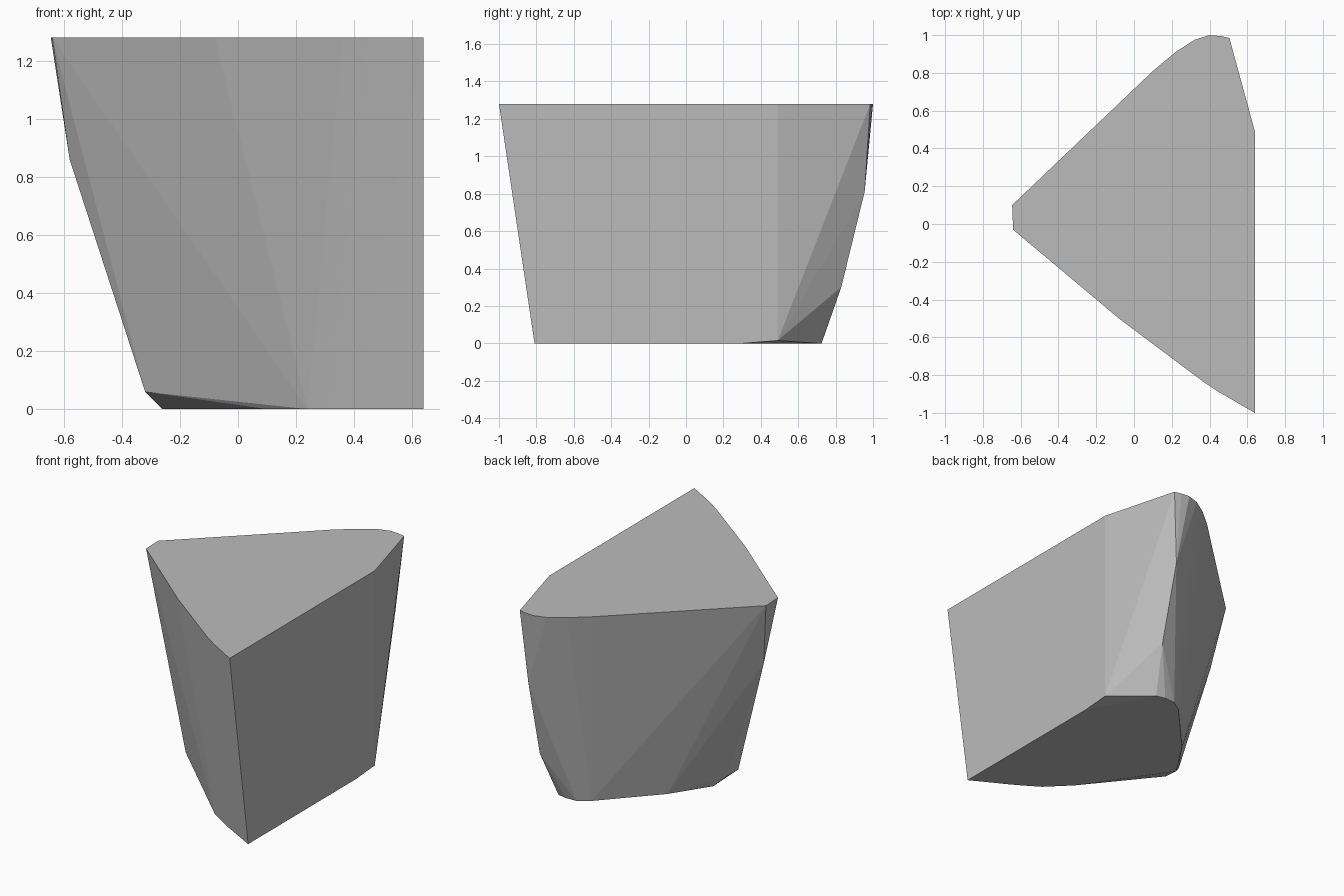
import bpy, bmesh, math

if "Cube" in bpy.data.objects:
    bpy.data.objects.remove(bpy.data.objects["Cube"])

# Outline of the flat top, counter-clockwise from the left tip
HEIGHT = 1.28
top = [(-0.645, 0.10), (-0.64, -0.03), (-0.08, -0.50), (0.36, -0.83), (0.45, -0.89),
       (0.64, -1.0), (0.64, 0.49), (0.505, 0.985), (0.46, 0.995), (0.40, 1.0),
       (0.32, 0.975), (0.22, 0.91), (0.10, 0.81)]

# Outline of the smaller flat base
base = [(-0.26, 0.09), (0.10, -0.44), (0.17, -0.51), (0.24, -0.58), (0.31, -0.625),
        (0.41, -0.685), (0.64, -0.81), (0.64, 0.30), (0.42, 0.71), (0.36, 0.725),
        (0.285, 0.72), (0.21, 0.67), (-0.10, 0.335)]

# Corners between base and top: left tip, lower left chamfer, back ridge, right corner
corners = [(-0.58, 0.03, 0.86), (-0.32, 0.04, 0.06), (-0.32, -0.08, 0.06),
           (0.47, 0.83, 0.30), (0.465, 0.955, 0.81), (0.64, 0.49, 0.015)]

# Faceted block: the convex skin around all the corners
bm = bmesh.new()
for p in [(x, y, HEIGHT) for x, y in top] + [(x, y, 0) for x, y in base] + corners:
    bm.verts.new(p)
hull = bmesh.ops.convex_hull(bm, input=bm.verts[:])
loose = [v for v in bm.verts if not v.link_faces]
bmesh.ops.delete(bm, geom=loose, context='VERTS')

# Merge the flat triangles of the top, base and right side
bmesh.ops.dissolve_limit(bm, angle_limit=math.radians(0.3),
                         verts=bm.verts[:], edges=bm.edges[:])
bmesh.ops.recalc_face_normals(bm, faces=bm.faces[:])
mesh = bpy.data.meshes.new("faceted_block")
bm.to_mesh(mesh)
bm.free()

# Single grey colour, flat faces
grey = bpy.data.materials.new("grey")
grey.diffuse_color = (0.5, 0.5, 0.5, 1)
grey.use_nodes = True
grey.node_tree.nodes["Principled BSDF"].inputs["Base Color"].default_value = grey.diffuse_color
mesh.materials.append(grey)
block = bpy.data.objects.new("faceted_block", mesh)
bpy.context.collection.objects.link(block)
